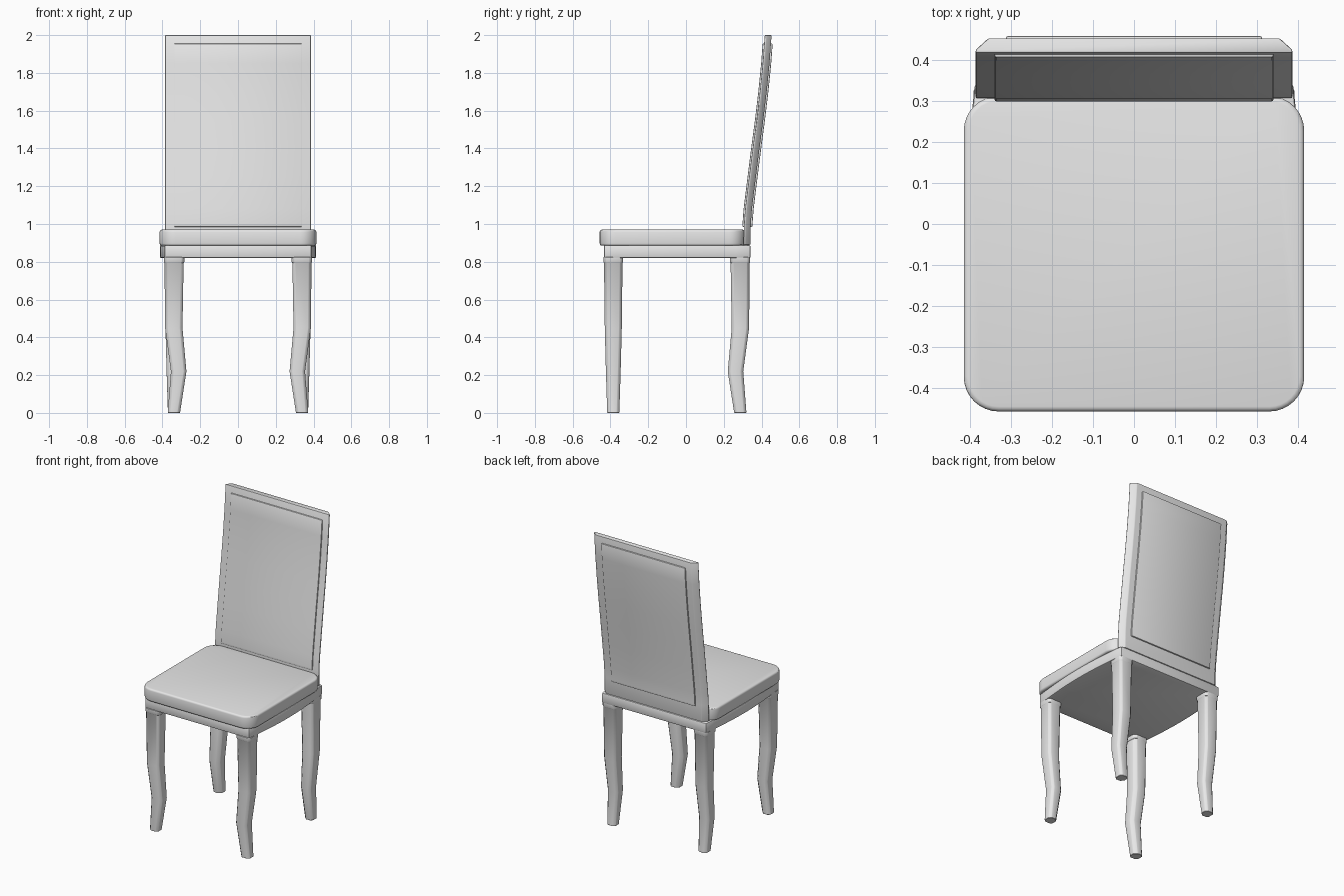
import bpy, bmesh, math
from mathutils import Vector

if "Cube" in bpy.data.objects:
    bpy.data.objects.remove(bpy.data.objects["Cube"], do_unlink=True)

grey = bpy.data.materials.new("plain_grey")
grey.use_nodes = True
COLOR = (0.8, 0.8, 0.8, 1)
grey.diffuse_color = COLOR
grey.node_tree.nodes["Principled BSDF"].inputs["Base Color"].default_value = COLOR


def loft(name, rings, bevel=0.0, segments=2):
    """Skin a stack of equal-sized rings, cap both ends and round the sharp edges."""
    bm = bmesh.new()
    loops = [[bm.verts.new(p) for p in ring] for ring in rings]
    n = len(loops[0])
    for a, b in zip(loops, loops[1:]):
        for i in range(n):
            j = (i + 1) % n
            bm.faces.new((a[i], a[j], b[j], b[i]))
    bm.faces.new(loops[0])
    bm.faces.new(loops[-1])
    bmesh.ops.recalc_face_normals(bm, faces=bm.faces)
    if bevel:
        sharp = [e for e in bm.edges if e.calc_face_angle(0) > math.radians(35)]
        bmesh.ops.bevel(bm, geom=sharp, offset=bevel, segments=segments,
                        profile=0.5, affect='EDGES', clamp_overlap=True)
    mesh = bpy.data.meshes.new(name)
    bm.to_mesh(mesh)
    bm.free()
    mesh.materials.append(grey)
    obj = bpy.data.objects.new(name, mesh)
    bpy.context.collection.objects.link(obj)
    bpy.ops.object.select_all(action='DESELECT')
    obj.select_set(True)
    bpy.context.view_layer.objects.active = obj
    bpy.ops.object.shade_smooth_by_angle(angle=math.radians(30))
    return obj


def rounded_rect(x, y0, y1, r, steps=8):
    """Plan outline with quarter-circle corners."""
    pts = []
    for k, (sx, cy) in enumerate(((1, y1 - r), (-1, y1 - r), (-1, y0 + r), (1, y0 + r))):
        for s in range(steps + 1):
            a = math.pi / 2 * (k + s / steps)
            pts.append((sx * (x - r) + r * math.cos(a), cy + r * math.sin(a)))
    return pts


def at_height(outline, z):
    return [(x, y, z) for x, y in outline]


# Seat cushion
cushion = rounded_rect(0.415, -0.457, 0.312, 0.085)
loft("seat_cushion", [at_height(cushion, 0.885), at_height(cushion, 0.97)], 0.012, 3)

# Seat frame with gently bowed sides
FRONT, BACK, STEPS = -0.435, 0.342, 10
side = []
for i in range(STEPS + 1):
    t = i / STEPS
    side.append((0.388 + 0.026 * math.sin(math.pi * t), FRONT + (BACK - FRONT) * t))
apron = side + [(-x, y) for x, y in reversed(side)]
loft("seat_frame", [at_height(apron, 0.82), at_height(apron, 0.888)], 0.008)


# Backrest: everything follows one leaning curve
CURVE = [(0.89, 0.305), (1.0, 0.307), (1.08, 0.313), (1.25, 0.334), (1.4, 0.353),
         (1.55, 0.373), (1.7, 0.391), (1.85, 0.406), (2.0, 0.417)]


def lean(z):
    for (z0, y0), (z1, y1) in zip(CURVE, CURVE[1:]):
        if z <= z1:
            return y0 + (y1 - y0) * (z - z0) / (z1 - z0)
    return CURVE[-1][1]


def back_slab(name, section, z0, z1, bevel):
    heights = [z0] + [z for z, _ in CURVE if z0 < z < z1] + [z1]
    loft(name, [[(x, lean(z) + y, z) for x, y in section] for z in heights], bevel)


def box_section(x, y0, y1):
    return [(-x, y0), (x, y0), (x, y1), (-x, y1)]


frame = [(-0.386, 0), (0.386, 0), (0.386, 0.008), (0.355, 0.036), (-0.355, 0.036), (-0.386, 0.008)]
back_slab("backrest_frame", frame, 0.89, 2.0, 0.004)
back_slab("backrest_front_panel", box_section(0.34, -0.008, 0.01), 0.985, 1.955, 0.005)
back_slab("backrest_rear_panel", box_section(0.312, 0.02, 0.045), 0.985, 1.955, 0.005)


# Legs: height, inner edge, outer edge across the bend, half width along the straight direction
LEG = [(0.0, 0.307, 0.372, 0.032), (0.22, 0.273, 0.355, 0.039), (0.45, 0.294, 0.386, 0.045),
       (0.795, 0.288, 0.389, 0.049), (0.797, 0.284, 0.392, 0.052), (0.825, 0.284, 0.392, 0.052)]


def leg(name, sx, sy):
    rings = []
    for z, inner, outer, half in LEG:
        c = 0.014
        mid = 0.339
        u = (inner, outer)
        v = (mid - half, mid + half)
        section = [(u[0] + 1.4 * c, v[0]), (u[1] - c, v[0]), (u[1], v[0] + c), (u[1], v[1] - c),
                   (u[1] - c, v[1]), (u[0] + c, v[1]), (u[0], v[1] - c), (u[0], v[0] + 1.4 * c)]
        if sy < 0:   # front legs bend sideways
            ring = [(sx * a, -0.046 - b, z) for a, b in section]
        else:        # rear legs bend front to back
            ring = [(sx * b, a - 0.052, z) for a, b in section]
        rings.append(ring)
    loft(name, rings, 0.004, 1)


for sx, side_name in ((1, "left"), (-1, "right")):
    for sy, end_name in ((-1, "front"), (1, "rear")):
        leg(f"{end_name}_leg_{side_name}", sx, sy)
